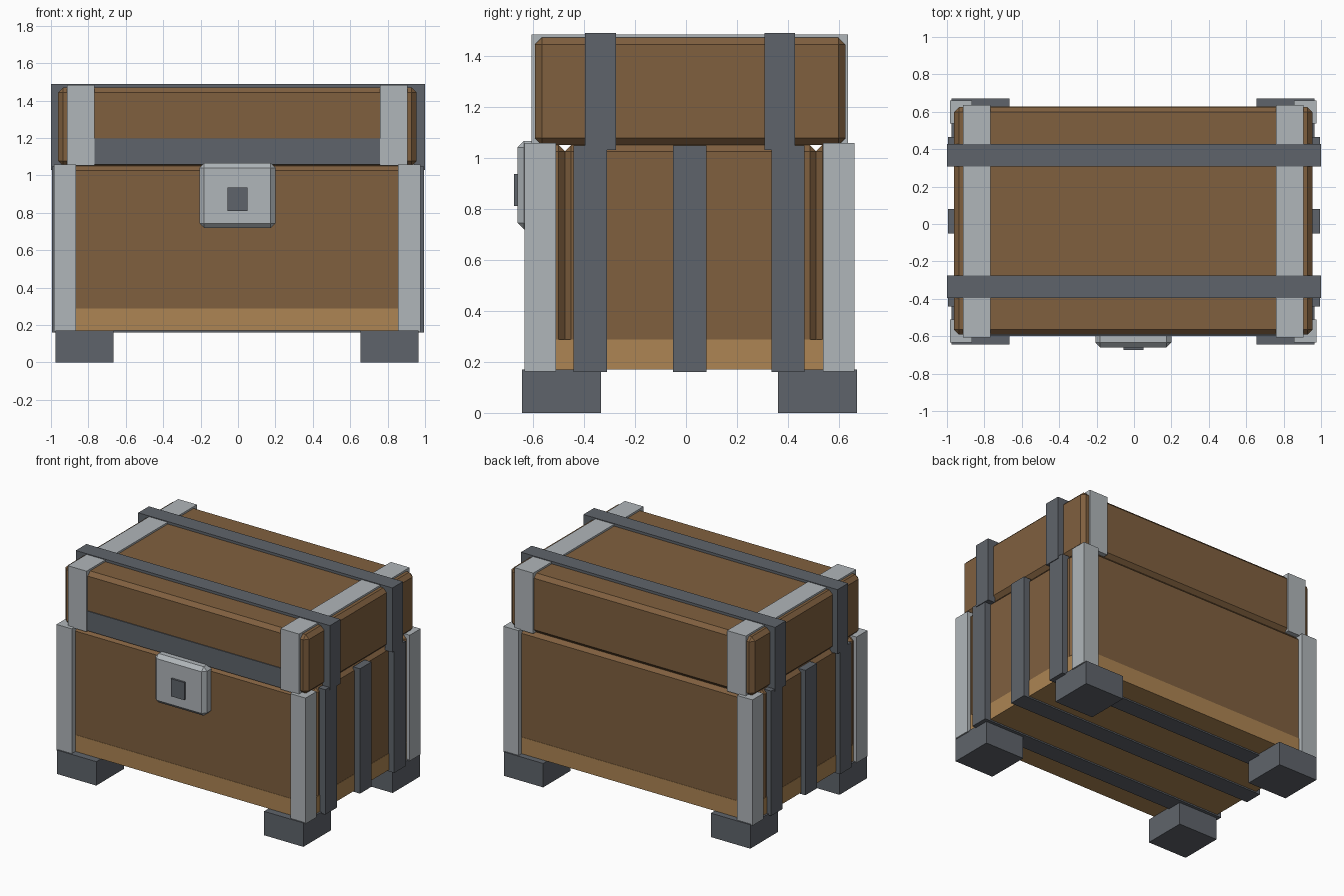
import bpy, bmesh

cube = bpy.data.objects.get("Cube")
if cube:
    bpy.data.objects.remove(cube, do_unlink=True)


def material(name, hex_rgb):
    channels = [(hex_rgb >> s & 255) / 255 for s in (16, 8, 0)]
    rgba = [c / 12.92 if c < 0.04 else ((c + 0.055) / 1.055) ** 2.4 for c in channels] + [1]
    m = bpy.data.materials.new(name)
    m.use_nodes = True
    m.diffuse_color = rgba
    m.node_tree.nodes["Principled BSDF"].inputs["Base Color"].default_value = rgba
    return m


BROWN = material("brown_wood", 0x80603F)
TAN = material("tan_wood", 0xAD8553)
STEEL = material("dark_steel", 0x5F646B)
SILVER = material("light_metal", 0xB0B6BA)


def box(name, mat, x, y, z, bevel=0):
    """Box from (min, max) ranges, with optional chamfered edges."""
    bm = bmesh.new()
    bmesh.ops.create_cube(bm, size=1)
    for v in bm.verts:
        v.co = [lo + (hi - lo) * (c + 0.5) for c, (lo, hi) in zip(v.co, (x, y, z))]
    if bevel:
        bmesh.ops.bevel(bm, geom=bm.edges[:], offset=bevel, segments=1, affect='EDGES')
    mesh = bpy.data.meshes.new(name)
    bm.to_mesh(mesh)
    bm.free()
    mesh.materials.append(mat)
    ob = bpy.data.objects.new(name, mesh)
    bpy.context.scene.collection.objects.link(ob)
    return ob


MID = -0.005  # centre line of the wooden parts


def sides(lo, hi):
    """Mirrored x ranges on the left and the right of the centre line."""
    return (("left", (MID + lo, MID + hi)), ("right", (MID - hi, MID - lo)))


# Hollow body: floor slab and four chamfered panels
box("floor", TAN, (-0.962, 0.952), (-0.592, 0.627), (0.17, 0.288))
wall = (0.2, 1.05)
box("front_panel", BROWN, (-0.96, 0.95), (-0.59, -0.475), wall, 0.025)
box("back_panel", BROWN, (-0.96, 0.95), (0.51, 0.625), wall, 0.025)
for side, xr in sides(0.84, 0.955):
    box(side + "_panel", BROWN, xr, (-0.475, 0.51), wall, 0.025)

# Corner posts and feet
for end, post_y, foot_y in (("front", (-0.633, -0.51), (-0.643, -0.333)),
                            ("back", (0.537, 0.66), (0.36, 0.67))):
    for side, xr in sides(0.86, 0.98):
        box(f"{end}_{side}_post", SILVER, xr, post_y, (0.162, 1.057))
    for side, xr in sides(0.66, 0.97):
        box(f"{end}_{side}_foot", STEEL, xr, foot_y, (0, 0.17))

# Body straps: up both sides and across the underside
for i, y in enumerate((-0.375, 0.015, 0.4)):
    yr = (y - 0.065, y + 0.065)
    box(f"bottom_strap_{i}", STEEL, (-0.995, 0.995), yr, (0.16, 0.18))
    for side, xr in (("left", (0.94, 0.995)), ("right", (-0.995, -0.94))):
        box(f"{side}_body_strap_{i}", STEEL, xr, yr, (0.17, 1.048))

# Lid with its front band
box("lid", BROWN, (-0.962, 0.955), (-0.592, 0.625), (1.05, 1.47), 0.027)
box("lid_front_band", STEEL, (-0.77, 0.765), (-0.598, -0.56), (1.057, 1.197))

# Light metal bands over the lid, front to back
for side, xr in sides(0.763, 0.91):
    box(side + "_lid_band", SILVER, xr, (-0.606, 0.635), (1.052, 1.483))

# Dark straps over the lid, side to side
for end, yr in (("front", (-0.395, -0.275)), ("back", (0.307, 0.427))):
    box(end + "_lid_strap", STEEL, (-1, 1), yr, (1.45, 1.488))
    for side, xr in (("left", (0.94, 1)), ("right", (-1, -0.94))):
        box(f"{end}_{side}_lid_strap", STEEL, xr, yr, (1.03, 1.46))

# Lock plate and keyhole
box("lock_plate", SILVER, (-0.207, 0.2), (-0.66, -0.56), (0.718, 1.066), 0.026)
box("keyhole", STEEL, (-0.056, 0.05), (-0.674, -0.64), (0.81, 0.935))
